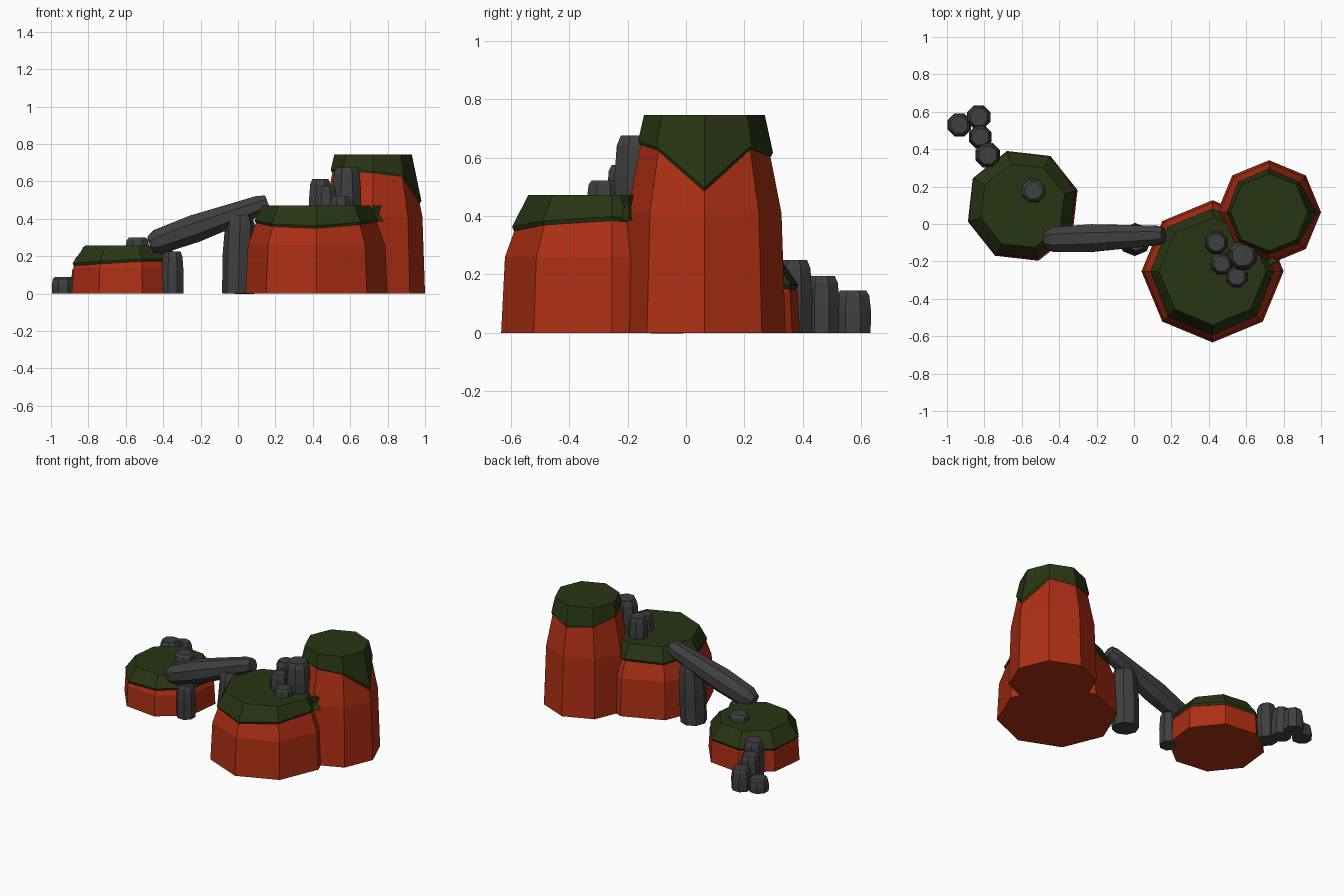
import bpy, bmesh, math
from mathutils import Vector

if "Cube" in bpy.data.objects:
    bpy.data.objects.remove(bpy.data.objects["Cube"])


def material(name, rgb):
    m = bpy.data.materials.new(name)
    m.diffuse_color = (*rgb, 1)
    m.use_nodes = True
    m.node_tree.nodes["Principled BSDF"].inputs["Base Color"].default_value = m.diffuse_color
    return m


CLAY = material("red_clay", (0.42, 0.028, 0.007))
GRASS = material("dark_grass", (0.022, 0.036, 0.007))
STONE = material("dark_stone", (0.05, 0.05, 0.05))


def loft(name, rings, mat):
    """Bridge equal-sized rings of points and cap both ends."""
    bm = bmesh.new()
    loops = [[bm.verts.new(p) for p in ring] for ring in rings]
    n = len(loops[0])
    for a, b in zip(loops, loops[1:]):
        for i in range(n):
            j = (i + 1) % n
            bm.faces.new((a[i], a[j], b[j], b[i]))
    bm.faces.new(loops[0][::-1])
    bm.faces.new(loops[-1])
    bmesh.ops.recalc_face_normals(bm, faces=bm.faces)
    me = bpy.data.meshes.new(name)
    bm.to_mesh(me)
    bm.free()
    me.materials.append(mat)
    ob = bpy.data.objects.new(name, me)
    bpy.context.collection.objects.link(ob)
    return ob


def ring(cx, cy, radii, heights, turn=0.0):
    n = len(radii)
    return [(cx + r * math.cos(turn + i * math.tau / n),
             cy + r * math.sin(turn + i * math.tau / n), z)
            for i, (r, z) in enumerate(zip(radii, heights))]


def mesa(name, cx, cy, turn, profile, rim, top_r, top_z):
    """Octagonal clay body with a grass cap draped over it."""
    loft(name + "_body", [ring(cx, cy, [r] * 8, [z] * 8, turn) for r, z in profile], CLAY)

    def body_r(z):
        for (r0, z0), (r1, z1) in zip(profile, profile[1:]):
            if z <= z1:
                return r0 + (r1 - r0) * (z - z0) / (z1 - z0)
        return profile[-1][0]

    lip = [body_r(z) for z in rim]
    loft(name + "_grass", [
        ring(cx, cy, [r - 0.015 for r in lip], [z - 0.006 for z in rim], turn),
        ring(cx, cy, [r + 0.004 for r in lip], [z - 0.006 for z in rim], turn),
        ring(cx, cy, [r + 0.01 for r in lip], [z + 0.008 for z in rim], turn),
        ring(cx, cy, [top_r] * 8, [top_z] * 8, turn)], GRASS)


def stone(name, start, end, r, profile=((0, 0.97), (0.5, 1), (0.88, 0.9), (1, 0.72)), sides=8):
    """Faceted column running from start to end."""
    a, b = Vector(start), Vector(end)
    q = (b - a).to_track_quat('Z', 'Y')
    loft(name, [[a.lerp(b, t) + q @ Vector((r * k * math.cos((i + 0.5) * math.tau / sides),
                                           r * k * math.sin((i + 0.5) * math.tau / sides), 0))
                 for i in range(sides)] for t, k in profile], STONE)


# Three mesas
mesa("low_mesa", -0.595, 0.097, math.radians(16),
     [(0.305, 0), (0.297, 0.14), (0.275, 0.19), (0.21, 0.235)],
     [0.17, 0.155, 0.155, 0.15, 0.155, 0.165, 0.178, 0.178], 0.232, 0.258)
mesa("middle_mesa", 0.42, -0.253, 0,
     [(0.38, 0), (0.367, 0.26), (0.32, 0.39), (0.25, 0.45)],
     [0.39, 0.37, 0.375, 0.37, 0.385, 0.365, 0.355, 0.375], 0.287, 0.472)
mesa("tall_mesa", 0.722, 0.063, 0,
     [(0.278, 0), (0.264, 0.41), (0.215, 0.66), (0.17, 0.72)],
     [0.49, 0.635, 0.61, 0.625, 0.655, 0.66, 0.65, 0.63], 0.207, 0.745)

# Small grass spur where the middle mesa meets the tall one
loft("grass_spur", [ring(0.735, -0.195, [r] * 3, [z] * 3)
                    for r, z in ((0.045, 0.385), (0.018, 0.43), (0.035, 0.471))], GRASS)

# Stepping stones behind the low mesa: x, y, radius, base, top
STONES = {
    "step_stone": [(-0.934, 0.53, 0.067, 0, 0.09), (-0.83, 0.572, 0.067, 0, 0.145),
                   (-0.822, 0.465, 0.066, 0, 0.195), (-0.782, 0.368, 0.07, 0, 0.25)],
    "low_mesa_stone": [(-0.538, 0.178, 0.068, 0.2, 0.3)],
    "middle_mesa_stone": [(0.44, -0.1, 0.065, 0.4, 0.612), (0.582, -0.168, 0.083, 0.4, 0.675),
                          (0.47, -0.213, 0.062, 0.4, 0.575), (0.55, -0.282, 0.062, 0.4, 0.522)],
    "low_bridge_pillar": [(-0.35, -0.075, 0.064, 0, 0.225)],
}
for name, items in STONES.items():
    for k, (x, y, r, z0, z1) in enumerate(items):
        stone(f"{name}_{k + 1}", (x, y, z0), (x, y, z1), r)

# Tall pillar and leaning stone bridge
stone("high_bridge_pillar", (0.0, -0.085, 0), (0.012, -0.08, 0.42), 0.088)
stone("bridge", (-0.47, -0.085, 0.262), (0.158, -0.06, 0.487), 0.08,
      ((0, 0.6), (0.07, 0.9), (0.38, 1), (0.93, 0.72), (1, 0.55)))
